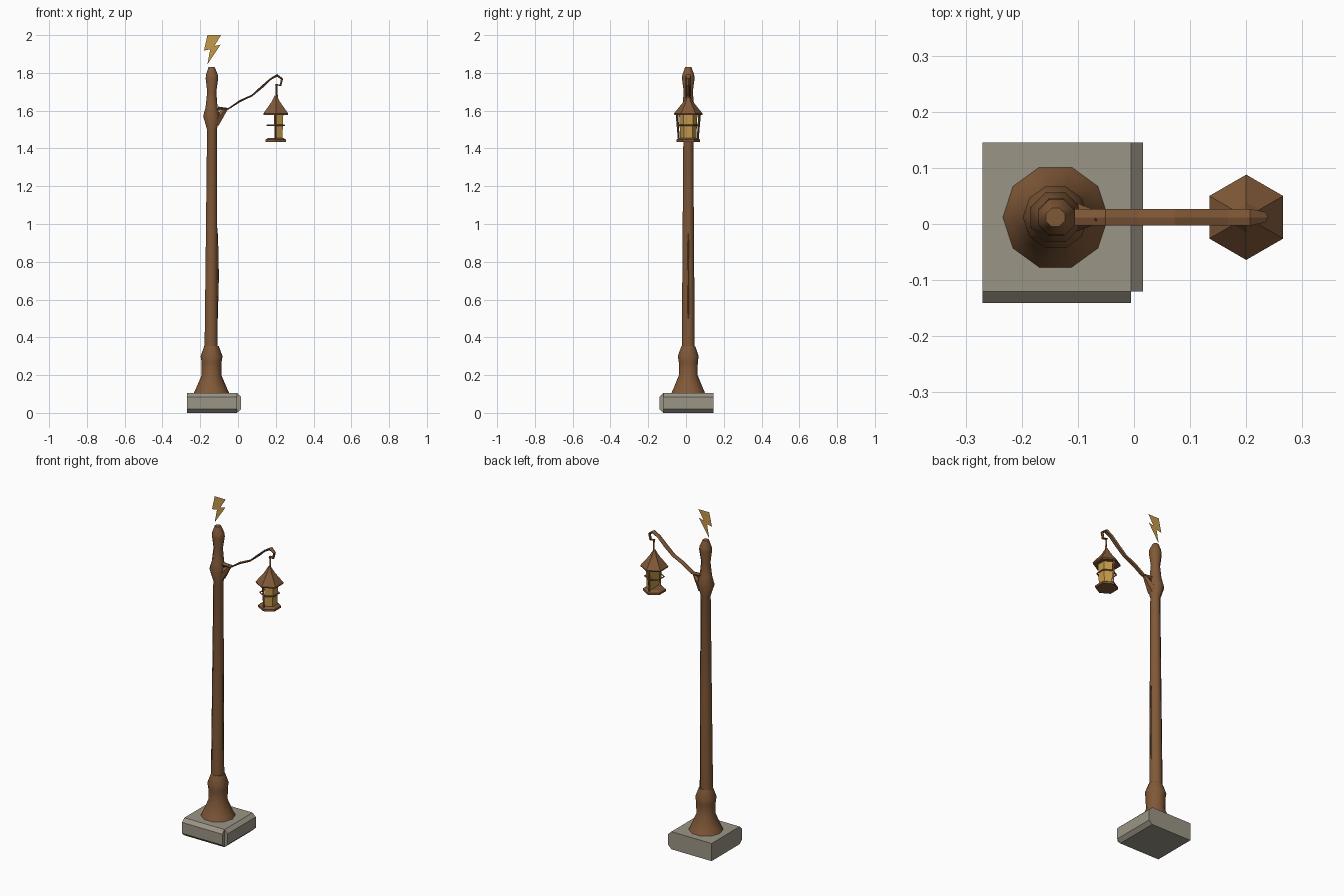
import bpy, bmesh, math
from mathutils import Vector

if "Cube" in bpy.data.objects:
    bpy.data.objects.remove(bpy.data.objects["Cube"], do_unlink=True)

CY = 0.012          # depth of the post, arm and lantern axis
POST_X = -0.14
LAMP_X = 0.2


def material(name, rgb):
    m = bpy.data.materials.new(name)
    m.use_nodes = True
    m.diffuse_color = (*rgb, 1)
    m.node_tree.nodes["Principled BSDF"].inputs["Base Color"].default_value = (*rgb, 1)
    return m


wood = material("brown wood", (0.22, 0.1, 0.04))
stone = material("grey stone", (0.33, 0.3, 0.24))
amber = material("amber", (0.56, 0.32, 0.07))


def finish(name, bm, mat, smooth=None, recalc=True):
    if recalc:
        bmesh.ops.recalc_face_normals(bm, faces=bm.faces[:])
    me = bpy.data.meshes.new(name)
    bm.to_mesh(me)
    bm.free()
    me.materials.append(mat)
    ob = bpy.data.objects.new(name, me)
    bpy.context.collection.objects.link(ob)
    if smooth:
        bpy.ops.object.select_all(action='DESELECT')
        ob.select_set(True)
        bpy.context.view_layer.objects.active = ob
        bpy.ops.object.shade_smooth_by_angle(angle=math.radians(smooth))
    return ob


def skin(bm, rings):
    """Join closed rings of points and cap both ends."""
    loops = [[bm.verts.new(p) for p in ring] for ring in rings]
    n = len(loops[0])
    for a, b in zip(loops, loops[1:]):
        for i in range(n):
            j = (i + 1) % n
            bm.faces.new((a[i], a[j], b[j], b[i]))
    bm.faces.new(loops[0])
    bm.faces.new(loops[-1])


def lathe(name, profile, sides, mat, cx, turn=0.0, smooth=None):
    """Profile of (z, radius, optional x shift) around a vertical axis."""
    bm = bmesh.new()
    rings = []
    for z, r, *dx in profile:
        x0 = cx + (dx[0] if dx else 0)
        rings.append([(x0 + r * math.cos(turn + math.tau * i / sides),
                       CY + r * math.sin(turn + math.tau * i / sides), z)
                      for i in range(sides)])
    skin(bm, rings)
    return finish(name, bm, mat, smooth)


def bar(name, a, b, ra, rb, mat, sides=5):
    """Tapered straight bar between two points."""
    a, b = Vector(a), Vector(b)
    q = (b - a).to_track_quat('Z', 'Y')
    bm = bmesh.new()
    skin(bm, [[p + q @ Vector((r * math.cos(math.tau * i / sides),
                               r * math.sin(math.tau * i / sides), 0))
               for i in range(sides)] for p, r in ((a, ra), (b, rb))])
    return finish(name, bm, mat)


# Stone plinth: a block whose front and left sides push out with chamfers
bm = bmesh.new()
bmesh.ops.create_cube(bm, size=1)
for v in bm.verts:
    v.co = (v.co.x * 0.265 - 0.1375, v.co.y * 0.265 + 0.0125, v.co.z * 0.105 + 0.0525)
bm.normal_update()
for d in (Vector((1, 0, 0)), Vector((0, -1, 0))):
    face = max((f for f in bm.faces if f.normal.dot(d) > 0.9), key=lambda f: f.calc_area())
    out = bmesh.ops.extrude_face_region(bm, geom=[face])["geom"]
    bmesh.ops.delete(bm, geom=[face], context='FACES_ONLY')
    for v in [g for g in out if isinstance(g, bmesh.types.BMVert)]:
        v.co += d * 0.021
        v.co.z = 0.0525 + (v.co.z - 0.0525) * 0.62
    bm.normal_update()
finish("stone_plinth", bm, stone)

# Flared ten-sided foot
lathe("post_foot", [(0.1, 0.096), (0.13, 0.082), (0.2, 0.052), (0.27, 0.053),
                    (0.3, 0.058), (0.355, 0.038)], 10, wood, POST_X, smooth=50)

# Shaft, swollen collar and finial
lathe("post_shaft", [(0.33, 0.037, -0.003), (0.9, 0.033), (1.5, 0.028, 0.002),
                     (1.57, 0.048, 0), (1.62, 0.034, 0), (1.7, 0.026, 0.001),
                     (1.77, 0.036, 0.002), (1.79, 0.034, 0.002), (1.83, 0.018, 0)],
      8, wood, POST_X, turn=math.pi / 8, smooth=50)

# Splinter along the shaft and the branch stub that carries the arm
bar("shaft_splinter_lower", (-0.11, CY, 0.5), (-0.107, CY, 0.72), 0.003, 0.006, wood, 4)
bar("shaft_splinter_upper", (-0.107, CY, 0.72), (-0.108, CY, 0.95), 0.006, 0.002, wood, 4)
bar("branch_stub", (-0.125, CY, 1.54), (-0.062, CY, 1.61), 0.034, 0.01, wood, 6)

# Arm with curled hook: a twisted flat strip, given as (x, z, half thickness)
path = [(-0.105, 1.61, 0.012), (-0.05, 1.61, 0.004), (0.01, 1.65, 0.006),
        (0.075, 1.68, 0.005), (0.127, 1.725, 0.007), (0.17, 1.765, 0.005),
        (0.207, 1.786, 0.008), (0.232, 1.768, 0.007), (0.225, 1.735, 0.006),
        (0.2, 1.738, 0.004)]
bm = bmesh.new()
rings = []
for i, (x, z, h) in enumerate(path):
    p, q = path[max(i - 1, 0)], path[min(i + 1, len(path) - 1)]
    t = Vector((q[0] - p[0], 0, q[1] - p[1])).normalized()
    n = Vector((-t.z, 0, t.x)) * h
    w = Vector((0, 0.015 if i < 7 else 0.009, 0))
    c = Vector((x, CY, z))
    rings.append([c + n * 0.4 - w, c + n, c + n * 0.4 + w, c - n * 0.8 + w * 0.6, c - n * 0.8 - w * 0.6])
skin(bm, rings)
finish("curled_arm", bm, wood)

# Lantern hanger, roof, tray
HEX = math.pi / 6
bar("lantern_hanger", (0.203, CY, 1.74), (0.206, CY, 1.66), 0.006, 0.005, wood, 4)
lathe("lantern_roof", [(1.578, 0.074), (1.585, 0.076), (1.645, 0.027), (1.68, 0.006)],
      6, wood, LAMP_X, HEX)
lathe("lantern_tray", [(1.435, 0.062), (1.447, 0.062), (1.456, 0.046)], 6, wood, LAMP_X, HEX)

# Glass fills only the outer half of the lantern
bm = bmesh.new()
half = [(-0.002, -0.046), (0.038, -0.024), (0.038, 0.024), (-0.002, 0.046)]
skin(bm, [[(LAMP_X + x * s, CY + y * s, z) for x, y in half]
          for z, s in ((1.45, 0.92), (1.58, 1.05))])
finish("lantern_glass", bm, amber)

# Posts on the two sides, and the thin hexagonal rail
for side, label in ((-1, "front"), (1, "back")):
    bar(f"lantern_post_{label}", (0.198, CY + side * 0.05, 1.445),
        (0.198, CY + side * 0.06, 1.585), 0.005, 0.007, wood, 4)
corner = [(LAMP_X + 0.053 * math.cos(HEX + math.tau * i / 6),
           CY + 0.053 * math.sin(HEX + math.tau * i / 6), 1.522) for i in range(6)]
for i in range(6):
    bar(f"lantern_rail_{i + 1}", corner[i], corner[(i + 1) % 6], 0.004, 0.004, wood, 4)

# Flat lightning bolt floating over the finial
bolt = [(-0.162, 2.0), (-0.18, 1.918), (-0.147, 1.925), (-0.162, 1.845),
        (-0.092, 1.95), (-0.125, 1.942), (-0.09, 2.0)]
bm = bmesh.new()
bm.faces.new([bm.verts.new((x, CY, z)) for x, z in bolt])
finish("lightning_bolt", bm, amber, recalc=False)
